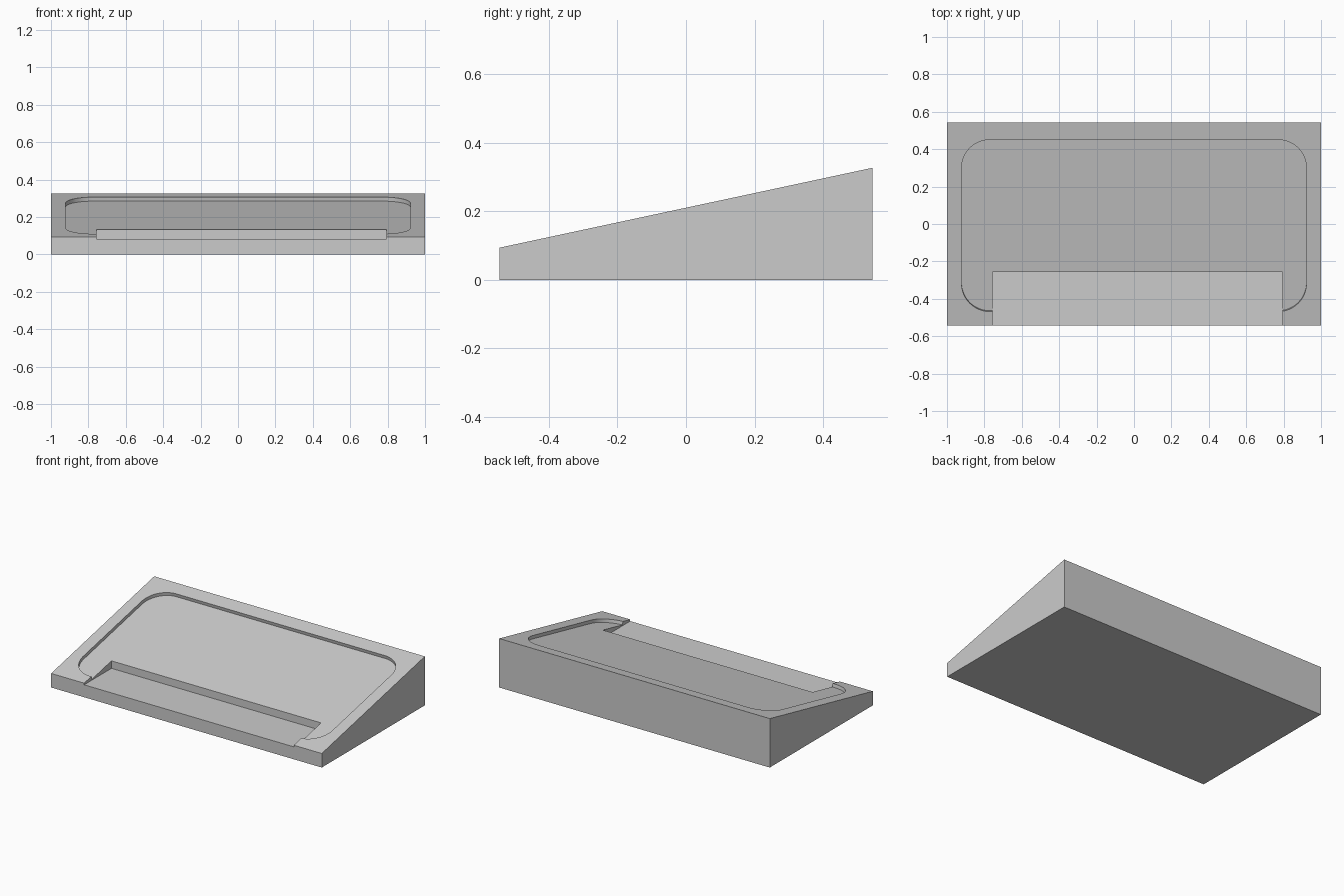
import bpy, bmesh, math
from mathutils import Vector

cube = bpy.data.objects.get("Cube")
if cube:
    bpy.data.objects.remove(cube, do_unlink=True)

HALF_Y, FRONT_Z, BACK_Z = 0.544, 0.094, 0.327
SLOPE = (BACK_Z - FRONT_Z) / (2 * HALF_Y)
NORMAL = Vector((0, -SLOPE, 1)).normalized()
DEPTH = 0.022

grey = bpy.data.materials.new("plain grey")
grey.use_nodes = True
grey.diffuse_color = (0.6, 0.6, 0.6, 1)
grey.node_tree.nodes["Principled BSDF"].inputs["Base Color"].default_value = (0.6, 0.6, 0.6, 1)


def top_z(y):
    return FRONT_Z + SLOPE * (y + HALF_Y)


def prism(name, outline, direction):
    """Solid made by sweeping a closed outline along a vector."""
    bm = bmesh.new()
    face = bm.faces.new([bm.verts.new(p) for p in outline])
    swept = bmesh.ops.extrude_face_region(bm, geom=[face])["geom"]
    verts = [g for g in swept if isinstance(g, bmesh.types.BMVert)]
    bmesh.ops.translate(bm, verts=verts, vec=direction)
    bmesh.ops.recalc_face_normals(bm, faces=bm.faces)
    mesh = bpy.data.meshes.new(name)
    bm.to_mesh(mesh)
    bm.free()
    mesh.materials.append(grey)
    obj = bpy.data.objects.new(name, mesh)
    bpy.context.collection.objects.link(obj)
    return obj


def rounded_rect(x0, x1, y0, y1, r, steps=12):
    pts = []
    corners = [(x1 - r, y1 - r), (x0 + r, y1 - r), (x0 + r, y0 + r), (x1 - r, y0 + r)]
    for i, (cx, cy) in enumerate(corners):
        for k in range(steps + 1):
            a = math.pi / 2 * (i + k / steps)
            pts.append((cx + r * math.cos(a), cy + r * math.sin(a)))
    return pts


def cut(target, cutter):
    mod = target.modifiers.new("cut", 'BOOLEAN')
    mod.operation, mod.solver, mod.object = 'DIFFERENCE', 'EXACT', cutter
    bpy.context.view_layer.objects.active = target
    bpy.ops.object.modifier_apply(modifier=mod.name)
    bpy.data.objects.remove(cutter, do_unlink=True)


# Sloped wedge body
side = [(-1, -HALF_Y, 0), (-1, HALF_Y, 0), (-1, HALF_Y, BACK_Z), (-1, -HALF_Y, FRONT_Z)]
body = prism("wedge_stand", side, Vector((2, 0, 0)))

# Shallow rounded tray, sunk square to the slope
rim = [Vector((x, y, top_z(y))) - NORMAL * DEPTH
       for x, y in rounded_rect(-0.922, 0.922, -0.468, 0.45, 0.15)]
cut(body, prism("tray_cutter", rim, NORMAL * 0.1))

# Level slot, open at the front edge
slot = [(-0.756, -0.7, 0.083), (0.793, -0.7, 0.083),
        (0.793, -0.256, 0.083), (-0.756, -0.256, 0.083)]
cut(body, prism("slot_cutter", slot, Vector((0, 0, 0.4))))

# Smooth round corners, crisp edges
bpy.ops.object.select_all(action='DESELECT')
body.select_set(True)
bpy.context.view_layer.objects.active = body
bpy.ops.object.shade_smooth_by_angle(angle=math.radians(30))
